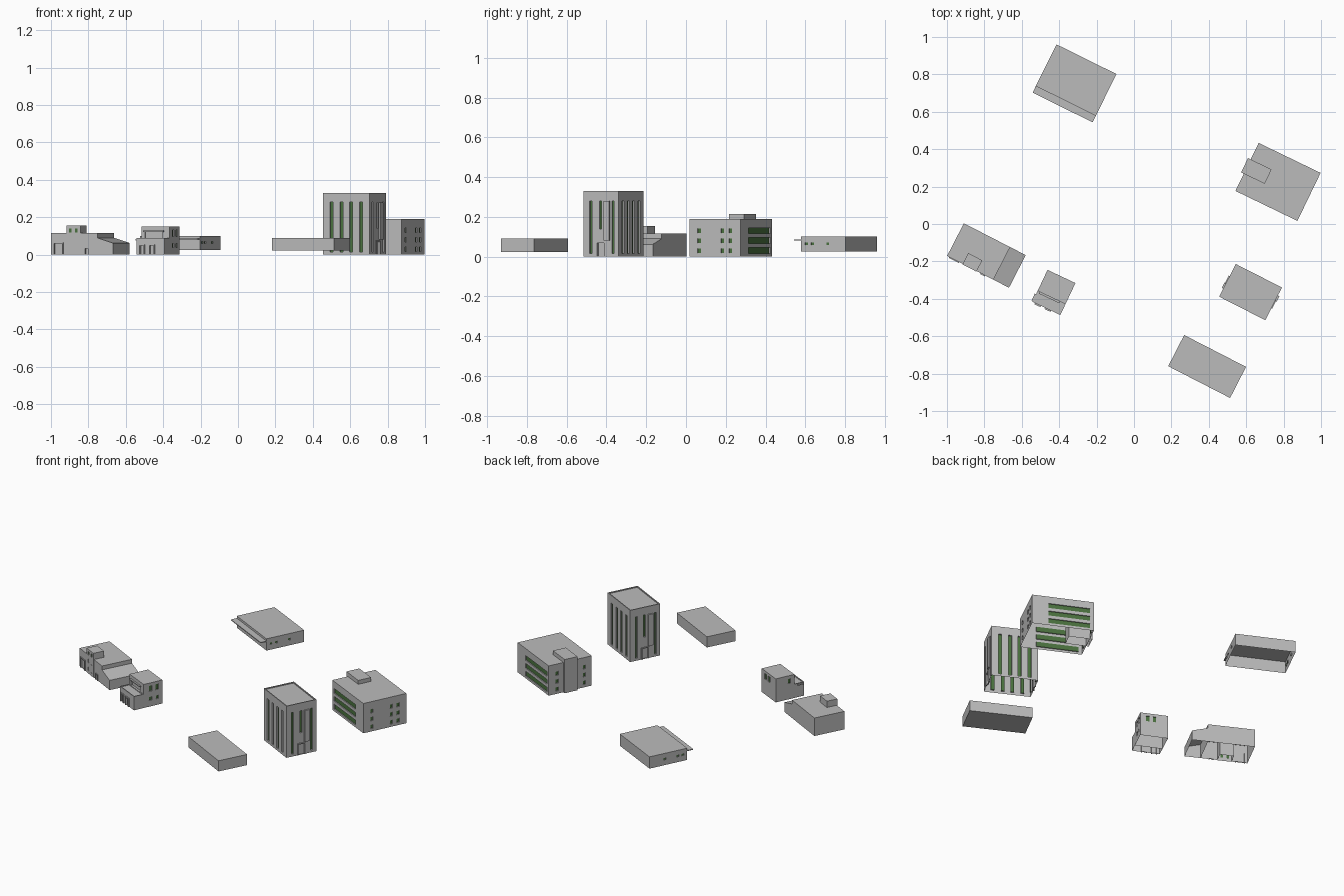
import bpy, bmesh, math
from mathutils import Vector, Matrix

if "Cube" in bpy.data.objects:
    bpy.data.objects.remove(bpy.data.objects["Cube"])


def material(name, colour):
    m = bpy.data.materials.new(name)
    m.use_nodes = True
    m.diffuse_color = (*colour, 1)
    m.node_tree.nodes["Principled BSDF"].inputs["Base Color"].default_value = (*colour, 1)
    return m


MATS = [material("grey concrete", (0.50, 0.50, 0.50)), material("green glass", (0.07, 0.17, 0.05))]
GREY, GREEN = 0, 1


def quad(bm, points, mat=GREY):
    bm.faces.new([bm.verts.new(p) for p in points]).material_index = mat


def wall(bm, start, along, length, z0, z1, openings):
    """Flat wall with recessed openings: (a0, a1, z0, z1, depth, material)."""
    normal = Vector((along.y, -along.x, 0))

    def at(a, z, inset=0):
        return start + along * a - normal * inset + Vector((0, 0, z))

    cuts_a = sorted({0, length, *[v for o in openings for v in o[:2]]})
    cuts_z = sorted({z0, z1, *[v for o in openings for v in o[2:4]]})
    for a, b in zip(cuts_a, cuts_a[1:]):
        for c, d in zip(cuts_z, cuts_z[1:]):
            ma, mz = (a + b) / 2, (c + d) / 2
            if not any(o[0] < ma < o[1] and o[2] < mz < o[3] for o in openings):
                quad(bm, [at(a, c), at(b, c), at(b, d), at(a, d)])
    for a, b, c, d, depth, mat in openings:
        corners = [(a, c), (b, c), (b, d), (a, d)]
        quad(bm, [at(*p, depth) for p in corners], mat)
        for p, q in zip(corners, corners[1:] + corners[:1]):
            quad(bm, [at(*p), at(*q), at(*q, depth), at(*p, depth)])


def finish(name, bm, place):
    bmesh.ops.remove_doubles(bm, verts=bm.verts, dist=1e-5)
    mesh = bpy.data.meshes.new(name)
    bm.to_mesh(mesh)
    bm.free()
    for m in MATS:
        mesh.materials.append(m)
    obj = bpy.data.objects.new(name, mesh)
    obj.matrix_world = place
    bpy.context.collection.objects.link(obj)


def block(name, place, x0, x1, y0, y1, z0, z1, front=(), right=(), back=(), left=(),
          closed=False, parapet=0, low=None):
    """Hollow block; low gives the height of a roof sloping down to the right."""
    bm = bmesh.new()
    w, d = x1 - x0, y1 - y0
    if low is None:
        for p, a, n, o in (((x0, y0, 0), (1, 0, 0), w, front), ((x1, y0, 0), (0, 1, 0), d, right),
                           ((x1, y1, 0), (-1, 0, 0), w, back), ((x0, y1, 0), (0, -1, 0), d, left)):
            wall(bm, Vector(p), Vector(a), n, z0, z1, list(o))
    else:
        wall(bm, Vector((x1, y0, 0)), Vector((0, 1, 0)), d, z0, low, list(right))
        quad(bm, [(x0, y0, z0), (x1, y0, z0), (x1, y0, low), (x0, y0, z1)])
        quad(bm, [(x1, y1, z0), (x0, y1, z0), (x0, y1, z1), (x1, y1, low)])
    zr = z1 if low is None else low
    ring = [(x0, y0, z1), (x1, y0, zr), (x1, y1, zr), (x0, y1, z1)]
    if parapet:
        t = parapet
        inner = [(x0 + t, y0 + t, z1), (x1 - t, y0 + t, z1), (x1 - t, y1 - t, z1), (x0 + t, y1 - t, z1)]
        floor = [(x, y, z - t) for x, y, z in inner]
        for i in range(4):
            j = (i + 1) % 4
            quad(bm, [ring[i], ring[j], inner[j], inner[i]])
            quad(bm, [inner[i], inner[j], floor[j], floor[i]])
        ring = floor
    quad(bm, ring)
    if closed:
        quad(bm, [(x0, y1, z0), (x1, y1, z0), (x1, y0, z0), (x0, y0, z0)])
    finish(name, bm, place)


def frame(x, y, degrees):
    return Matrix.Translation((x, y, 0)) @ Matrix.Rotation(math.radians(degrees), 4, "Z")


def windows(columns, rows, width, height, depth=0.006, mat=GREEN):
    return [(a - width / 2, a + width / 2, z - height / 2, z + height / 2, depth, mat)
            for a in columns for z in rows]


def door_frame(name, place, x, y, width, height, sideways=False):
    """Portal of two posts and a lintel standing just proud of a wall."""
    t, p = 0.006, 0.005
    for part, a0, a1, z0, z1 in (("post_a", -width / 2, -width / 2 + t, 0, height),
                                 ("post_b", width / 2 - t, width / 2, 0, height),
                                 ("lintel", -width / 2, width / 2, height - t, height)):
        box = (x - p, x + p, y + a0, y + a1) if sideways else (x + a0, x + a1, y - p, y + p)
        block(f"{name}_{part}", place, *box, z0, z1, closed=True)


# Warehouse with a thin canopy
P = frame(-0.318, 0.752, -26.3)
slots = windows([0.03, 0.065, 0.15], [0.065], 0.016, 0.012, 0.004)
block("warehouse", P, -0.179, 0.179, -0.105, 0.144, 0.025, 0.10, right=slots,
      left=windows([0.10, 0.185, 0.22], [0.065], 0.016, 0.012, 0.004))
block("warehouse_canopy", P, -0.179, 0.179, -0.144, -0.105, 0.081, 0.086, closed=True)

# Office block with ribbon windows and a stair core
P = frame(0.77, 0.225, -25.8)
rows = [0.03, 0.08, 0.13]
ribbons = windows([0.147], rows, 0.25, 0.03)
small = windows([0.055, 0.185, 0.23], rows, 0.018, 0.024)
block("office", P, -0.184, 0.184, -0.1425, 0.1425, 0, 0.19, front=ribbons, right=small,
      back=[(0.368 - b, 0.368 - a, *rest) for a, b, *rest in ribbons],
      left=windows([0.055, 0.235], rows, 0.018, 0.024))
block("office_stair_core", P, -0.2, -0.06, -0.04, 0.045, 0, 0.215)

# Tower with tall window strips, a bay and a portal at each end
P = frame(0.623, -0.364, -27)
strips = windows([0.05, 0.11, 0.167, 0.227], [0.148], 0.02, 0.265, 0.008)
ends = windows([0.04, 0.165], [0.148], 0.013, 0.265, 0.008) + windows([0.095], [0.21], 0.013, 0.14, 0.008)
door = [(0.078, 0.118, 0, 0.068, 0.008, GREY)]
block("tower", P, -0.1385, 0.1385, -0.098, 0.098, 0, 0.33, front=strips, back=strips,
      right=ends + door, left=ends + door, parapet=0.006)
for side, s in (("left", 1), ("right", -1)):
    door_frame(f"tower_portal_{side}", P, s * 0.1385, 0, 0.052, 0.075, True)
    block(f"tower_bay_{side}", P, s * 0.1415 - 0.006, s * 0.1415 + 0.006,
          s * 0.034 - 0.016, s * 0.034 + 0.016, 0.08, 0.28, closed=True)

# Plain low hall
P = frame(0.391, -0.762, -27.2)
block("low_hall", P, -0.186, 0.186, -0.0935, 0.0935, 0.022, 0.09, closed=True)

# House with a stair turret and a sloping annex
P = frame(-0.789, -0.1685, -27.2)
block("house", P, -0.186, 0.092, -0.098, 0.098, 0, 0.115,
      front=[(0.02, 0.066, 0, 0.06, 0.006, GREY), (0.205, 0.225, 0, 0.035, 0.006, GREY)])
block("house_turret", P, -0.092, -0.008, -0.101, -0.033, 0, 0.155,
      front=windows([0.022, 0.058], [0.03, 0.08, 0.13], 0.015, 0.022, 0.004))
block("house_annex", P, 0.092, 0.186, -0.098, 0.098, 0, 0.09, low=0.062)
door_frame("house_portal", P, -0.143, -0.098, 0.06, 0.066)
door_frame("house_side_door", P, 0.029, -0.098, 0.028, 0.04)

# Small two-storey building with a front terrace
P = frame(-0.428, -0.366, -25.3)
high = windows([0.045, 0.085], [0.115], 0.02, 0.035)
block("cottage", P, -0.0825, 0.0825, -0.03, 0.0945, 0, 0.15,
      front=[(0.02, 0.125, 0.088, 0.125, 0.008, GREY)],
      right=windows([0.045, 0.09], [0.115], 0.02, 0.035) + windows([0.045, 0.09], [0.05], 0.018, 0.022),
      back=high, left=windows([0.09], [0.115], 0.016, 0.03))
block("cottage_terrace", P, -0.0825, 0.0825, -0.0945, -0.03, 0, 0.088,
      front=windows([0.035, 0.09], [0.025], 0.022, 0.05, 0.006, GREY), parapet=0.005)
for i, x in enumerate((-0.05, 0.01)):
    door_frame(f"cottage_portal_{i + 1}", P, x, -0.0965, 0.036, 0.055)
block("cottage_upper_ledge", P, -0.07, 0.05, -0.04, -0.03, 0.122, 0.128, closed=True)
block("cottage_side_ledge", P, -0.09, -0.0825, -0.09, -0.05, 0.076, 0.084, closed=True)
